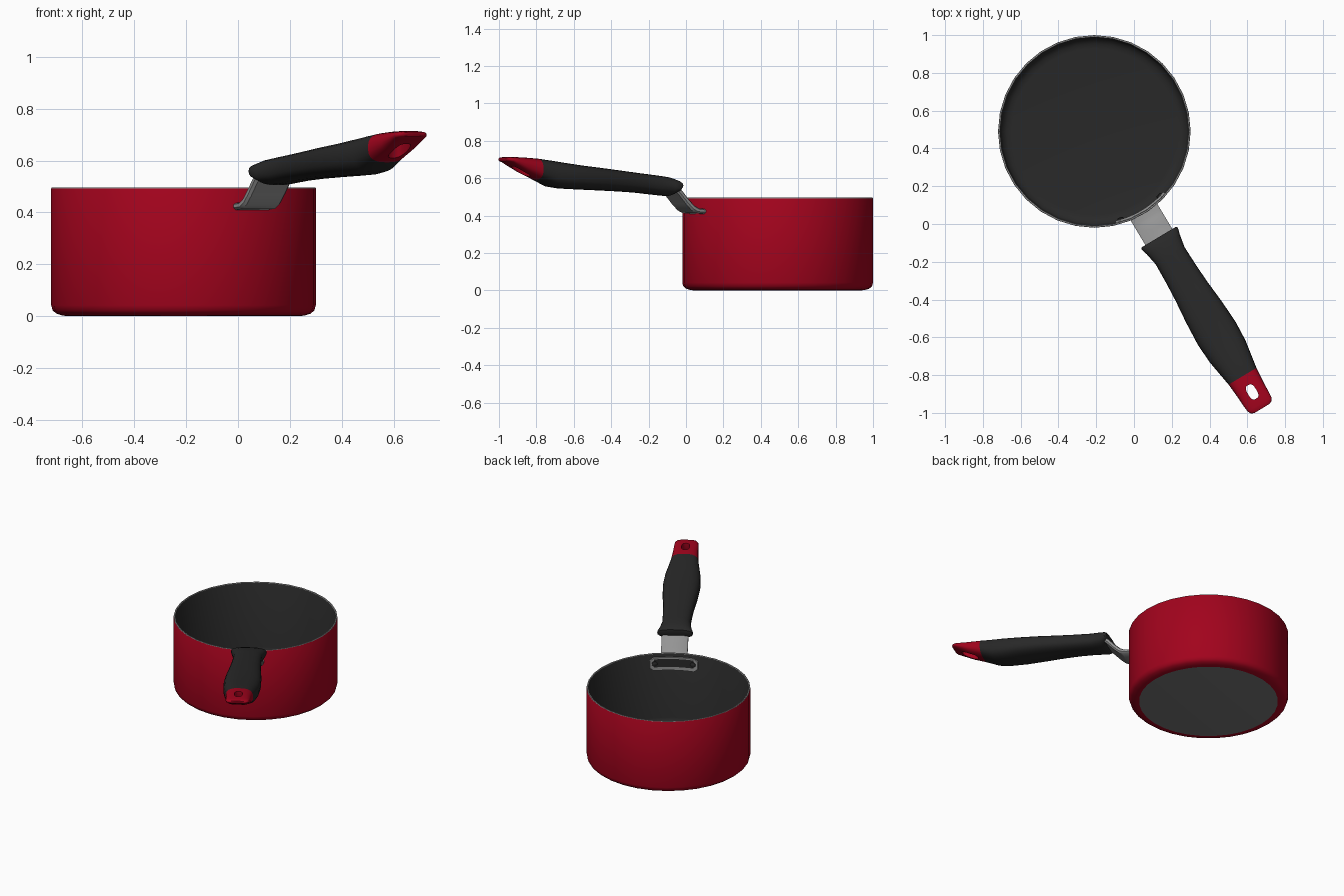
import bpy, bmesh, math

if "Cube" in bpy.data.objects:
    bpy.data.objects.remove(bpy.data.objects["Cube"])

CENTRE = (-0.21, 0.49, 0)          # middle of the pan
TURN = math.radians(-59)           # handle direction; local x runs along the handle


def material(name, rgb):
    m = bpy.data.materials.new(name)
    m.diffuse_color = (*rgb, 1)
    m.use_nodes = True
    m.node_tree.nodes["Principled BSDF"].inputs["Base Color"].default_value = m.diffuse_color
    return m


RED = material("red enamel", (0.36, 0.001, 0.012))
COAT = material("black coating", (0.022, 0.022, 0.022))
GRIP = material("black grip", (0.021, 0.021, 0.021))
STEEL = material("steel", (0.30, 0.30, 0.30))
BASE = material("grey base", (0.18, 0.18, 0.18))


def make(name, bm, mats, turn=TURN, smooth=40):
    bmesh.ops.remove_doubles(bm, verts=bm.verts, dist=1e-5)
    bmesh.ops.recalc_face_normals(bm, faces=bm.faces)
    me = bpy.data.meshes.new(name)
    bm.to_mesh(me)
    bm.free()
    for m in mats:
        me.materials.append(m)
    ob = bpy.data.objects.new(name, me)
    bpy.context.collection.objects.link(ob)
    ob.location, ob.rotation_euler.z = CENTRE, turn
    if smooth:
        smooth_shade(ob, smooth)
    return ob


def smooth_shade(ob, angle):
    bpy.ops.object.select_all(action='DESELECT')
    ob.select_set(True)
    bpy.context.view_layer.objects.active = ob
    bpy.ops.object.shade_smooth_by_angle(angle=math.radians(angle))


def loft(bm, rings, mat_of=lambda i: 0):
    """Skin closed rings of points and cap both ends."""
    vs = [[bm.verts.new(p) for p in r] for r in rings]
    n = len(vs[0])
    for i in range(len(vs) - 1):
        for j in range(n):
            k = (j + 1) % n
            f = bm.faces.new((vs[i][j], vs[i][k], vs[i + 1][k], vs[i + 1][j]))
            f.material_index = mat_of(i)
    bm.faces.new(vs[0]).material_index = mat_of(0)
    bm.faces.new(vs[-1]).material_index = mat_of(len(vs) - 2)


def oval(n, e=1.0):
    """Unit superellipse; e below 1 squares it off."""
    for j in range(n):
        c, s = math.cos(2 * math.pi * j / n), math.sin(2 * math.pi * j / n)
        yield math.copysign(abs(c) ** e, c), math.copysign(abs(s) ** e, s)


# Pan: (radius, height, material of the band that follows)
profile = [(0.444, 0, 0), (0.468, 0.003, 0), (0.49, 0.010, 0), (0.504, 0.022, 0),
           (0.51, 0.042, 0), (0.51, 0.493, 2), (0.508, 0.496, 2), (0.501, 0.496, 2),
           (0.499, 0.493, 1), (0.497, 0.055, 1), (0.489, 0.033, 1), (0.465, 0.018, 1),
           (0.44, 0.014, 1)]
SIDES = 32
bm = bmesh.new()
loft(bm, [[(r * x, r * y, z) for x, y in oval(SIDES)] for r, z, _ in profile],
     lambda i: profile[i][2])
for f in bm.faces:
    if len(f.verts) == SIDES:
        f.material_index = 3 if f.calc_center_median().z < 0.005 else 1
make("pan", bm, [RED, COAT, STEEL, BASE], turn=0)

# Handle: (distance, top, bottom, half width)
stations = [(0.655, 0.584, 0.538, 0.106), (0.665, 0.592, 0.524, 0.112),
            (0.70, 0.606, 0.505, 0.102), (0.77, 0.616, 0.511, 0.089),
            (0.88, 0.628, 0.522, 0.092), (0.99, 0.641, 0.529, 0.098),
            (1.12, 0.656, 0.535, 0.110), (1.25, 0.670, 0.540, 0.117),
            (1.36, 0.685, 0.545, 0.111), (1.43, 0.695, 0.555, 0.100),
            (1.515, 0.706, 0.593, 0.086), (1.60, 0.712, 0.630, 0.079),
            (1.66, 0.714, 0.664, 0.076), (1.69, 0.714, 0.682, 0.073),
            (1.707, 0.713, 0.688, 0.063), (1.714, 0.710, 0.693, 0.048)]

bm = bmesh.new()
loft(bm, [[(t, 0.005 + w * c, (top + bottom + (top - bottom) * s) / 2)
           for c, s in oval(24, 0.75)] for t, top, bottom, w in stations],
     lambda i: int(stations[i][0] > 1.5))
handle = make("handle", bm, [GRIP, RED], smooth=0)

# Hanging hole, flared towards the underside
bm = bmesh.new()
loft(bm, [[(1.612 + 0.042 * k * x, 0.006 + 0.025 * k * y, z) for x, y in oval(20, 0.7)]
          for z, k in ((0.58, 1.5), (0.64, 1.3), (0.69, 1.0), (0.75, 1.0))], lambda i: 1)
cutter = make("hole_cutter", bm, [GRIP, RED], smooth=0)
cutter.hide_render = True
mod = handle.modifiers.new("hole", 'BOOLEAN')
mod.operation, mod.solver, mod.object = 'DIFFERENCE', 'EXACT', cutter
bpy.context.view_layer.objects.active = handle
bpy.ops.object.modifier_apply(modifier=mod.name)
bpy.data.objects.remove(cutter)
smooth_shade(handle, 45)

# Steel bracket bending up from the pan wall into the grip
path = [(0.495, 0.422), (0.545, 0.426), (0.575, 0.441), (0.61, 0.475), (0.655, 0.525), (0.69, 0.555)]
bm = bmesh.new()
loft(bm, [[(t + dx, 0.005 + y, z + dz) for y, dx, dz in
           ((-0.083, 0.004, -0.004), (-0.073, 0.009, -0.012), (0.073, 0.009, -0.012), (0.083, 0.004, -0.004),
            (0.083, -0.004, 0.008), (0.073, -0.008, 0.013), (-0.073, -0.008, 0.013), (-0.083, -0.004, 0.008))]
          for t, z in path])
make("bracket", bm, [STEEL])

# Curved mounting plate on the inner wall, steel border around a coated middle
bm = bmesh.new()
R_OUT, R_IN, N = 0.499, 0.486, 12
rings = []
for i in range(N + 1):
    a = (i / N * 2 - 1) * 0.31
    trim = 0.018 if i in (0, N) else 0
    lo, hi = 0.385 + trim, 0.472 - trim
    rings.append([(r * math.cos(a), r * math.sin(a), z) for r, z in
                  ((R_OUT, lo), (R_IN, lo), (R_IN, lo + 0.022), (R_IN, hi - 0.01), (R_IN, hi), (R_OUT, hi))])
loft(bm, rings)
for f in bm.faces:
    c = f.calc_center_median()
    if len(f.verts) == 4 and 0.41 < c.z < 0.458 and c.xy.length < 0.49 and abs(c.y) < 0.13:
        f.material_index = 1
make("mounting_plate", bm, [STEEL, COAT], smooth=30)

# Rivets
for side, label in ((-1, "left"), (1, "right")):
    bm = bmesh.new()
    a = side * 0.25
    loft(bm, [[(r * math.cos(a) - k * x * math.sin(a), r * math.sin(a) + k * x * math.cos(a),
                0.432 + k * y) for x, y in oval(12)]
              for r, k in ((0.49, 0.018), (0.48, 0.017), (0.475, 0.010))])
    make("rivet_" + label, bm, [COAT])
